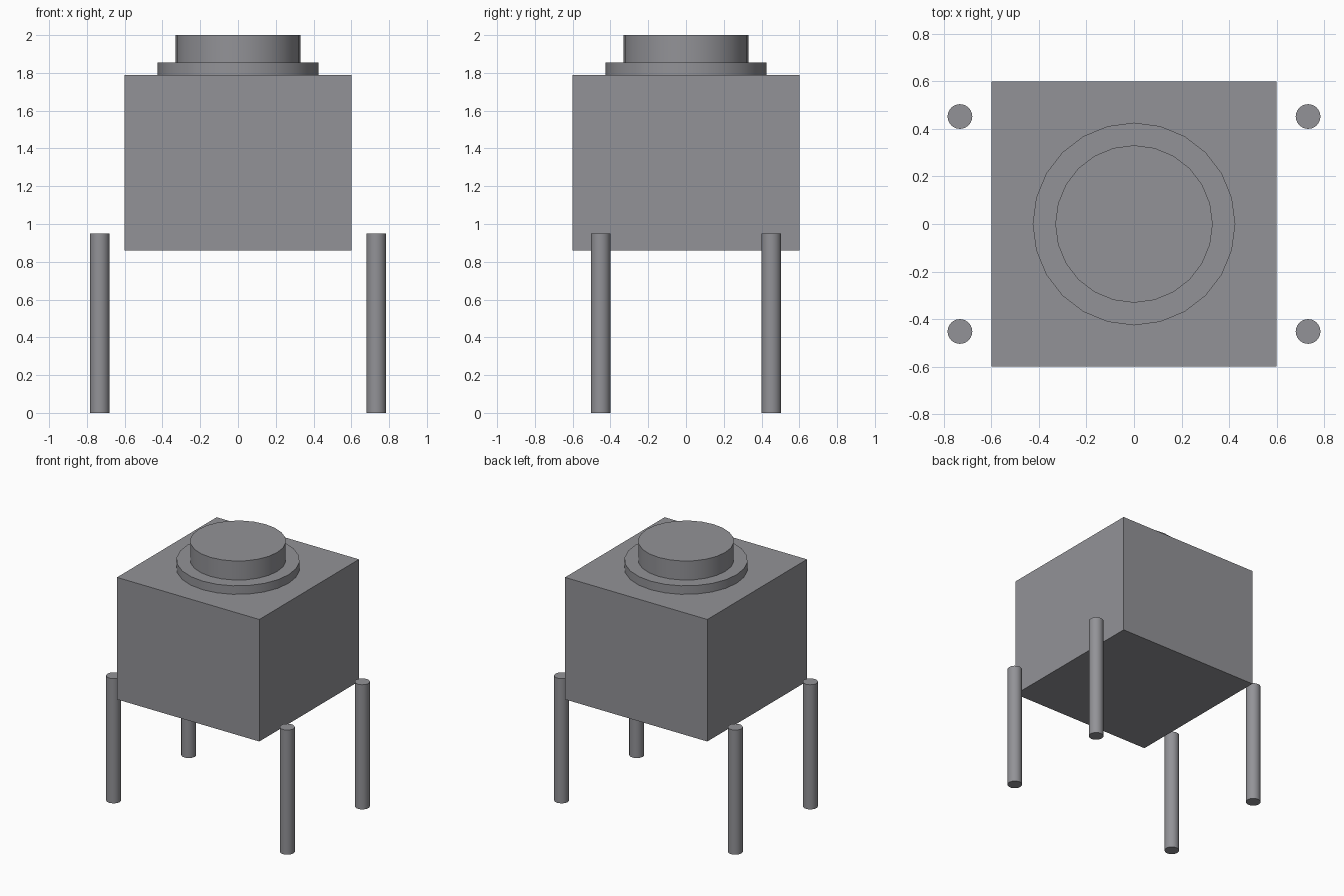
import bpy
import math

default = bpy.data.objects.get("Cube")
if default:
    bpy.data.objects.remove(default, do_unlink=True)

# Single flat grey
grey = bpy.data.materials.new("neutral_grey")
grey.use_nodes = True
colour = (0.29, 0.29, 0.31, 1)
grey.diffuse_color = colour
grey.node_tree.nodes["Principled BSDF"].inputs["Base Color"].default_value = colour


def finish(name):
    obj = bpy.context.object
    obj.name = obj.data.name = name
    obj.data.materials.append(grey)
    return obj


def cylinder(name, radius, bottom, top, x=0, y=0, sides=24):
    bpy.ops.mesh.primitive_cylinder_add(
        vertices=sides, radius=radius, depth=top - bottom,
        location=(x, y, (bottom + top) / 2))
    bpy.ops.object.shade_smooth_by_angle(angle=math.radians(30))
    return finish(name)


# Box body
BODY_BOTTOM, BODY_TOP, HALF_WIDTH = 0.86, 1.79, 0.6
bpy.ops.mesh.primitive_cube_add(size=1, location=(0, 0, (BODY_BOTTOM + BODY_TOP) / 2))
body = finish("body")
body.scale = (2 * HALF_WIDTH, 2 * HALF_WIDTH, BODY_TOP - BODY_BOTTOM)
bpy.ops.object.transform_apply(location=False, rotation=False, scale=True)

# Round collar and push button on top
COLLAR_TOP = 1.855
cylinder("collar", 0.426, BODY_TOP, COLLAR_TOP)
cylinder("button", 0.331, COLLAR_TOP, 2.0)

# Four free-standing pins beside the body
for side, sx in (("left", 1), ("right", -1)):
    for end, sy in (("front", -1), ("back", 1)):
        cylinder(f"{end}_{side}_pin", 0.052, 0, 0.95, sx * 0.732, sy * 0.452)
